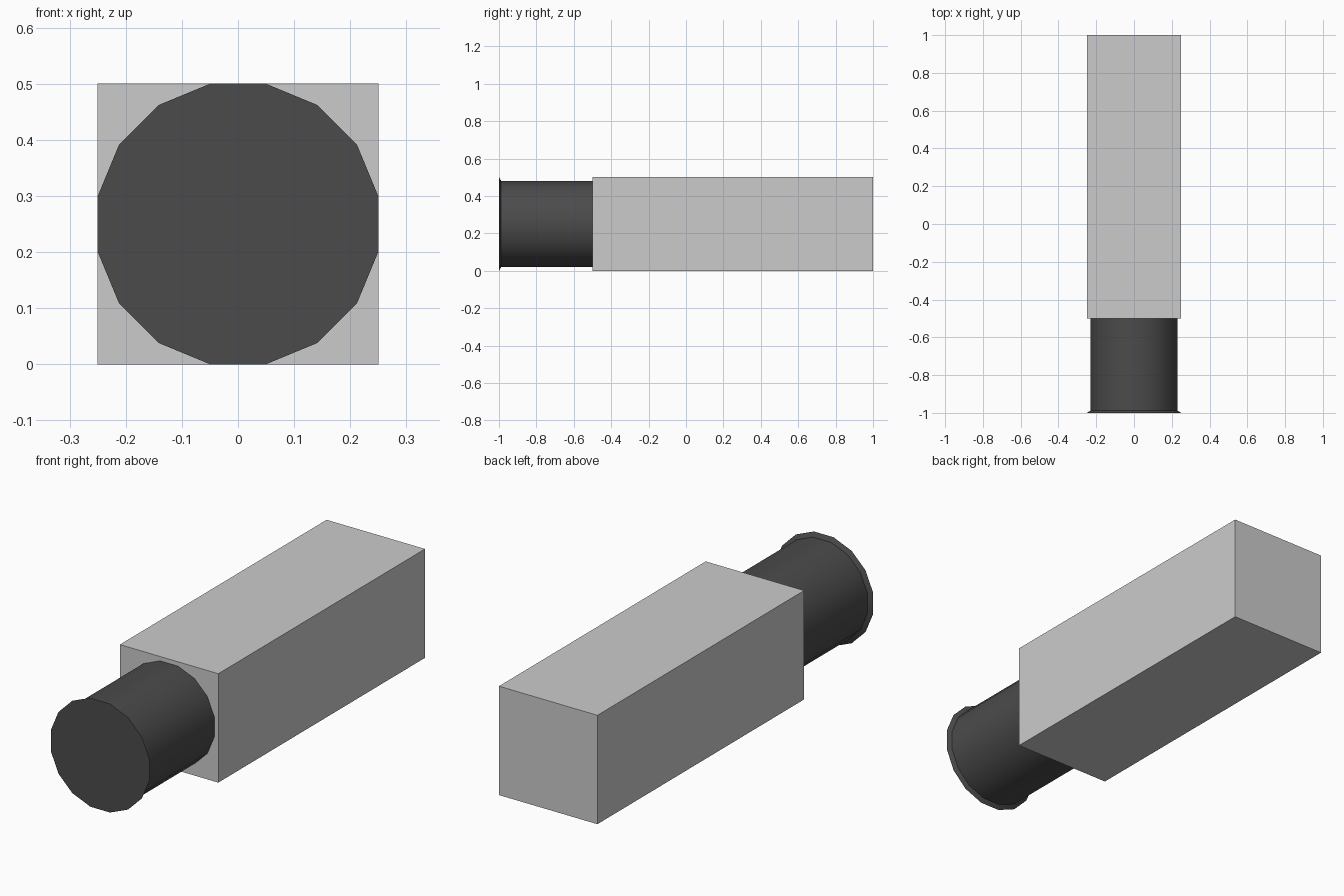
import bpy, bmesh, math

if "Cube" in bpy.data.objects:
    bpy.data.objects.remove(bpy.data.objects["Cube"])

dark = bpy.data.materials.new("dark")
dark.diffuse_color = (0.07, 0.07, 0.07, 1)
dark.use_nodes = True
dark.node_tree.nodes["Principled BSDF"].inputs["Base Color"].default_value = dark.diffuse_color


def make_object(name, bm):
    bmesh.ops.recalc_face_normals(bm, faces=bm.faces)
    mesh = bpy.data.meshes.new(name)
    bm.to_mesh(mesh)
    bm.free()
    obj = bpy.data.objects.new(name, mesh)
    bpy.context.collection.objects.link(obj)
    return obj


def lathe_y(name, profile, sides, zc):
    """Loft (apothem, y) rings around the y axis, with a flat side on top."""
    bm = bmesh.new()
    rings = []
    for apothem, y in profile:
        r = apothem / math.cos(math.pi / sides)
        angles = [(k + 0.5) * math.tau / sides for k in range(sides)]
        rings.append([bm.verts.new((r * math.cos(a), y, zc + r * math.sin(a)))
                      for a in angles])
    for a, b in zip(rings, rings[1:]):
        for k in range(sides):
            n = (k + 1) % sides
            bm.faces.new((a[k], a[n], b[n], b[k]))
    bm.faces.new(rings[0])
    bm.faces.new(rings[-1])
    return make_object(name, bm)


# Square body
bm = bmesh.new()
bmesh.ops.create_cube(bm, size=1)
bmesh.ops.scale(bm, vec=(0.5, 1.5, 0.5), verts=bm.verts)
bmesh.ops.translate(bm, vec=(0, 0.25, 0.25), verts=bm.verts)
make_object("body", bm)

# Round barrel with a thin flared front rim
barrel = lathe_y("barrel", [(0.25, -1.0), (0.23, -0.988), (0.23, -0.5)], 16, 0.25)
barrel.data.materials.append(dark)
bpy.context.view_layer.objects.active = barrel
barrel.select_set(True)
bpy.ops.object.shade_smooth_by_angle(angle=math.radians(35))
